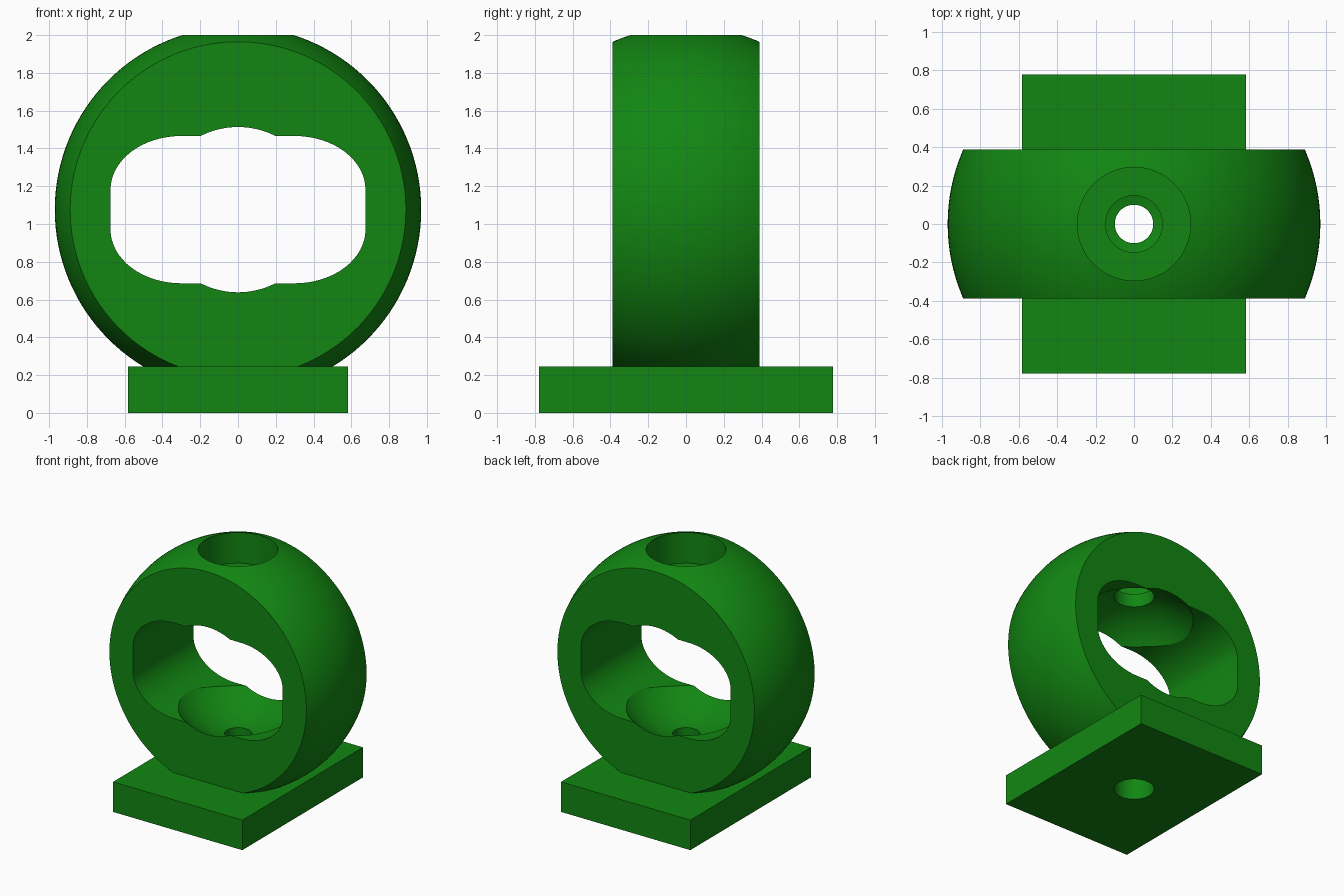
import bpy, bmesh, math
from mathutils import Matrix

if "Cube" in bpy.data.objects:
    bpy.data.objects.remove(bpy.data.objects["Cube"], do_unlink=True)

CZ = 1.076          # height of the ball centre
BALL_R = 0.97
DISH_R = 0.585
HALF_Y = 0.388      # half thickness of the sliced ball
BASE_H = 0.245

green = bpy.data.materials.new("green")
green.use_nodes = True
COLOUR = (0.006, 0.24, 0.006, 1)
green.diffuse_color = COLOUR
green.node_tree.nodes["Principled BSDF"].inputs["Base Color"].default_value = COLOUR


def make(name, bm):
    bmesh.ops.recalc_face_normals(bm, faces=bm.faces)
    mesh = bpy.data.meshes.new(name)
    bm.to_mesh(mesh)
    bm.free()
    mesh.materials.append(green)
    obj = bpy.data.objects.new(name, mesh)
    bpy.context.collection.objects.link(obj)
    return obj


def ball(name, radius, u, v):
    bm = bmesh.new()
    bmesh.ops.create_uvsphere(bm, u_segments=u, v_segments=v, radius=radius,
                              matrix=Matrix.Translation((0, 0, CZ)))
    return make(name, bm)


def box(name, x, y, z0, z1):
    bm = bmesh.new()
    bmesh.ops.create_cube(bm, size=1, matrix=Matrix.Translation((0, 0, (z0 + z1) / 2))
                          @ Matrix.Diagonal((2 * x, 2 * y, z1 - z0, 1)))
    return make(name, bm)


def bore(name, radius, z0, z1):
    bm = bmesh.new()
    bmesh.ops.create_cone(bm, cap_ends=True, segments=64, radius1=radius, radius2=radius,
                          depth=z1 - z0, matrix=Matrix.Translation((0, 0, (z0 + z1) / 2)))
    return make(name, bm)


def slot(name):
    # Rounded window with elliptical corners, running front to back
    bm = bmesh.new()
    ring = []
    for i, (sx, sz) in enumerate([(1, 1), (-1, 1), (-1, -1), (1, -1)]):
        for k in range(17):
            a = math.radians(90 * i + 90 * k / 16)
            ring.append(bm.verts.new((sx * 0.30 + 0.375 * math.cos(a), -1,
                                      CZ + sz * 0.105 + 0.285 * math.sin(a))))
    face = bm.faces.new(ring)
    out = bmesh.ops.extrude_face_region(bm, geom=[face])
    bmesh.ops.translate(bm, vec=(0, 2, 0),
                        verts=[g for g in out["geom"] if isinstance(g, bmesh.types.BMVert)])
    return make(name, bm)


def combine(target, tool, operation):
    mod = target.modifiers.new("cut", 'BOOLEAN')
    mod.operation, mod.object, mod.solver = operation, tool, 'EXACT'
    bpy.context.view_layer.objects.active = target
    bpy.ops.object.modifier_apply(modifier=mod.name)
    bpy.data.objects.remove(tool, do_unlink=True)


# Ball sliced flat at front and back, joined to its base plate
housing = ball("ring_housing", BALL_R, 128, 64)
combine(housing, box("slice_box", 1.2, HALF_Y, 0.12, 2.2), 'INTERSECT')
combine(housing, box("base_plate", 0.583, 0.777, 0, BASE_H), 'UNION')

# Window through the ring, with round dishes above and below
combine(housing, slot("window_cutter"), 'DIFFERENCE')
combine(housing, ball("dish_cutter", DISH_R, 96, 48), 'DIFFERENCE')

# Vertical bores: wide top recess, top hole, lower hole, recess under the base
for name, radius, z0, z1 in [("top_recess", 0.295, 1.75, 2.3),
                             ("top_hole", 0.148, 1.4, 1.9),
                             ("lower_hole", 0.10, -0.1, 0.8),
                             ("base_recess", 0.148, -0.2, 0.25)]:
    combine(housing, bore(name, radius, z0, z1), 'DIFFERENCE')

bpy.ops.object.select_all(action='DESELECT')
housing.select_set(True)
bpy.context.view_layer.objects.active = housing
bpy.ops.object.shade_smooth_by_angle(angle=math.radians(25))
